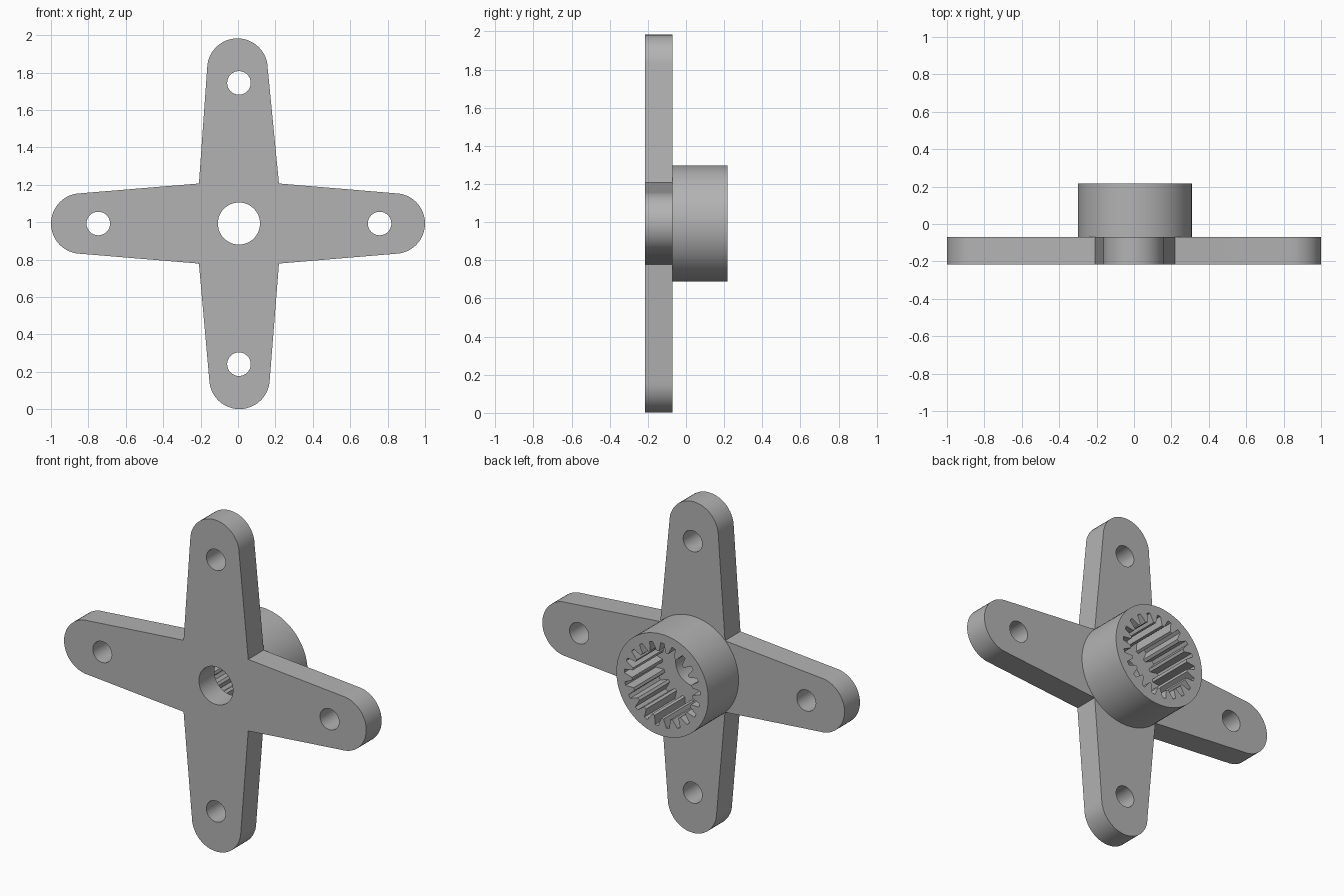
import bpy, bmesh
from math import pi, sin, cos, tau
from mathutils import Vector, Matrix

if "Cube" in bpy.data.objects:
    bpy.data.objects.remove(bpy.data.objects["Cube"])

CX, CZ = 0.005, 0.993          # hub axis
FRONT, MID, BACK = -0.216, -0.07, 0.217

grey = bpy.data.materials.new("plain grey")
grey.use_nodes = True
colour = (0.45, 0.45, 0.45, 1)
grey.diffuse_color = colour
grey.node_tree.nodes["Principled BSDF"].inputs["Base Color"].default_value = colour


def circle(radius, x=0, z=0, n=48):
    return [Vector((x + radius * cos(tau * i / n), z + radius * sin(tau * i / n)))
            for i in range(n)]


def prism(name, loops, y0, y1):
    """Fill an outline with holes and extrude it along y."""
    bm = bmesh.new()
    edges = []
    for loop in loops:
        vs = [bm.verts.new((CX + p.x, y0, CZ + p.y)) for p in loop]
        edges += [bm.edges.new((v, vs[i - 1])) for i, v in enumerate(vs)]
    bmesh.ops.triangle_fill(bm, edges=edges, use_beauty=True, normal=(0, -1, 0))
    ext = bmesh.ops.extrude_face_region(bm, geom=bm.faces[:])
    moved = [g for g in ext["geom"] if isinstance(g, bmesh.types.BMVert)]
    bmesh.ops.translate(bm, verts=moved, vec=(0, y1 - y0, 0))
    bmesh.ops.recalc_face_normals(bm, faces=bm.faces[:])
    mesh = bpy.data.meshes.new(name)
    bm.to_mesh(mesh)
    bm.free()
    mesh.materials.append(grey)
    obj = bpy.data.objects.new(name, mesh)
    bpy.context.collection.objects.link(obj)
    bpy.ops.object.select_all(action='DESELECT')
    obj.select_set(True)
    bpy.context.view_layer.objects.active = obj
    bpy.ops.object.shade_smooth_by_angle(angle=pi / 7)
    return obj


# Four tapered arms with round tips, joined at the inner corners
outline, holes = [], [circle(0.1125)]
TIP, CORNER = 0.162, 0.214
for k, (reach, shift) in enumerate([(0.995, 0), (0.99, 0.008), (1.005, 0), (0.992, 0.003)]):
    turn = Matrix.Rotation(k * pi / 2, 2)
    arm = [Vector((CORNER, -CORNER))]
    for i in range(25):
        a = -pi / 2 + pi * i / 24
        arm.append(Vector((reach - TIP + TIP * cos(a), shift + TIP * sin(a))))
    outline += [turn @ p for p in arm]
    centre = turn @ Vector((0.752, 0))
    holes.append(circle(0.063, centre.x, centre.y, 32))
prism("cross_arms", [outline] + holes, FRONT, MID)

# Hub sleeve with a splined socket
TEETH, ROOT, CREST = 21, 0.252, 0.2
socket = []
for i in range(TEETH):
    for offset, r in ((-0.36, CREST), (-0.14, ROOT), (0.14, ROOT), (0.36, CREST)):
        a = pi / 2 + tau * (i + offset) / TEETH
        socket.append(Vector((r * cos(a), r * sin(a))))
prism("splined_hub", [circle(0.304, n=72), socket], MID, BACK)
